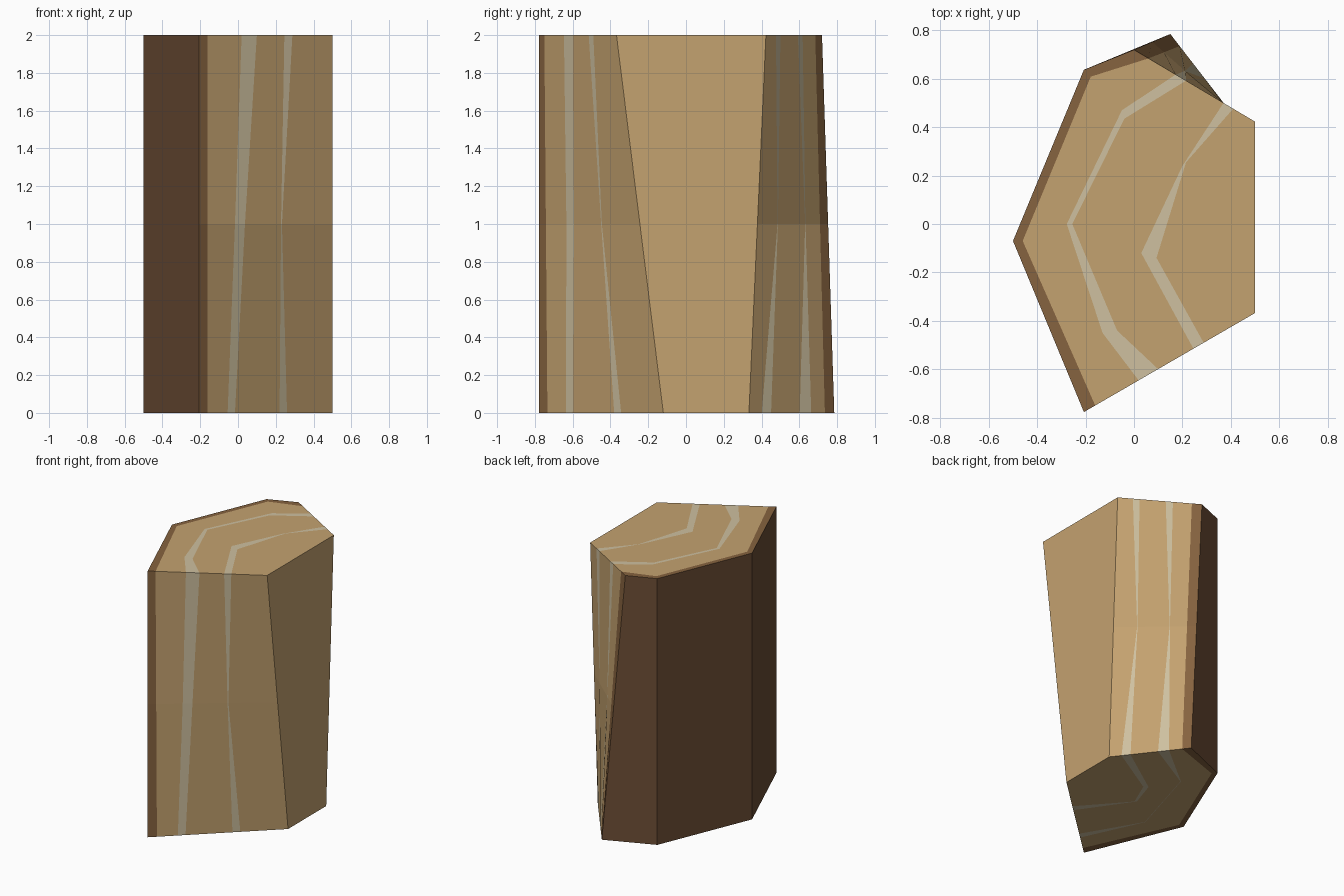
import bpy, bmesh
from mathutils import Vector

if "Cube" in bpy.data.objects:
    bpy.data.objects.remove(bpy.data.objects["Cube"])

# Octagonal log wedge: bark corners, and inner bark edge corners
C, R2 = (0.5, -0.07), 0.5 ** 0.5
def bark_corners(r):
    return [(C[0] - r, C[1]), (C[0] - r * R2, C[1] + r * R2)]

# Corners of each level: front cut start/end, back cut start/end
BOTTOM = [(-0.207, -0.777), (0.5, -0.12), (0.15, 0.785), (0.5, 0.333)]
TOP = [(-0.207, -0.777), (0.5, -0.368), (0.0, 0.72), (0.5, 0.423)]

# Positions of the layer lines along the front and back cuts (0 = bark, 1 = core edge)
FRONT = [[0, 0.066, 0.215, 0.27, 0.604, 0.66, 1],
         [0, 0.066, 0.27, 0.345, 0.615, 0.622, 1],
         [0, 0.066, 0.32, 0.434, 0.64, 0.70, 1]]
BACK = [[0, 0.11, 0.27, 0.405, 0.74, 0.85, 1],
        [0, 0.115, 0.32, 0.325, 0.71, 0.715, 1],
        [0, 0.12, 0.345, 0.43, 0.74, 0.82, 1]]

# Inner bends of the layer lines on the two end faces
BARK = [bark_corners(1.0), bark_corners(0.96)]
BENDS_BOTTOM = BARK + [[(-0.26, -0.19), (-0.09, 0.39)], [(-0.256, -0.19), (-0.087, 0.388)],
                       [(-0.035, -0.012), (0.03, 0.19)], [(-0.022, -0.022), (0.06, 0.17)], []]
BENDS_TOP = BARK + [[(-0.13, -0.45), (-0.278, 0.0), (-0.05, 0.47)],
                    [(-0.07, -0.44), (-0.255, 0.0), (-0.04, 0.435)],
                    [(0.03, -0.12), (0.2, 0.24)], [(0.093, -0.14), (0.215, 0.255)], []]

CORNERS = [[Vector(p).to_3d() + Vector((0, 0, 2 * k)) for p in lv]
           for k, lv in enumerate((BOTTOM, TOP))]
MID = [(a + b) / 2 for a, b in zip(*CORNERS)]
LEVELS = [CORNERS[0], MID, CORNERS[1]]

def cut_pt(level, line, back):
    a, b = LEVELS[level][2 * back:2 * back + 2]
    return a.lerp(b, (BACK if back else FRONT)[level][line])

def cap_line(level, line):
    bends = BENDS_TOP if level else BENDS_BOTTOM
    return ([cut_pt(level, line, 0)] + [Vector((x, y, level)) for x, y in bends[line]]
            + [cut_pt(level, line, 1)])

parts = {n: [] for n in ("bark", "bark_rim", "wood", "growth_rings")}

# Bands on the end faces and the two split faces
for i, name in enumerate(("bark_rim", "wood", "growth_rings", "wood", "growth_rings", "wood")):
    for level in (0, 2):
        a, b = cap_line(level, i), cap_line(level, i + 1)
        if name == "wood":
            parts[name].append(a + b[::-1])
        else:
            parts[name] += [[a[k], a[k + 1], b[k + 1], b[k]] for k in range(len(a) - 1)]
    for back in (0, 1):
        for l in (0, 1):
            parts[name].append([cut_pt(l, i, back), cut_pt(l, i + 1, back),
                                cut_pt(l + 1, i + 1, back), cut_pt(l + 1, i, back)])

# Outer bark sides and flat core side
lo, hi = cap_line(0, 0), cap_line(2, 0)
parts["bark"] += [[lo[k], lo[k + 1], hi[k + 1], hi[k]] for k in range(3)]
parts["wood"].append([CORNERS[0][1], CORNERS[0][3], CORNERS[1][3], CORNERS[1][1]])

COLORS = {"bark": (0.15, 0.075, 0.035, 1), "bark_rim": (0.24, 0.125, 0.05, 1),
          "wood": (0.55, 0.36, 0.16, 1), "growth_rings": (0.62, 0.53, 0.35, 1)}

def build(name, polys):
    bm = bmesh.new()
    for p in polys:
        f = bm.faces.new([bm.verts.new(v) for v in p])
        f.normal_update()
        if f.normal.dot(f.calc_center_median() - Vector((0, 0, 1))) < 0:
            f.normal_flip()
    bmesh.ops.remove_doubles(bm, verts=bm.verts, dist=0.0005)
    me = bpy.data.meshes.new(name)
    bm.to_mesh(me)
    bm.free()
    mat = bpy.data.materials.new(name)
    mat.diffuse_color = COLORS[name]
    mat.use_nodes = True
    mat.node_tree.nodes["Principled BSDF"].inputs["Base Color"].default_value = mat.diffuse_color
    me.materials.append(mat)
    bpy.context.collection.objects.link(bpy.data.objects.new(name, me))

for name, polys in parts.items():
    build(name, polys)
